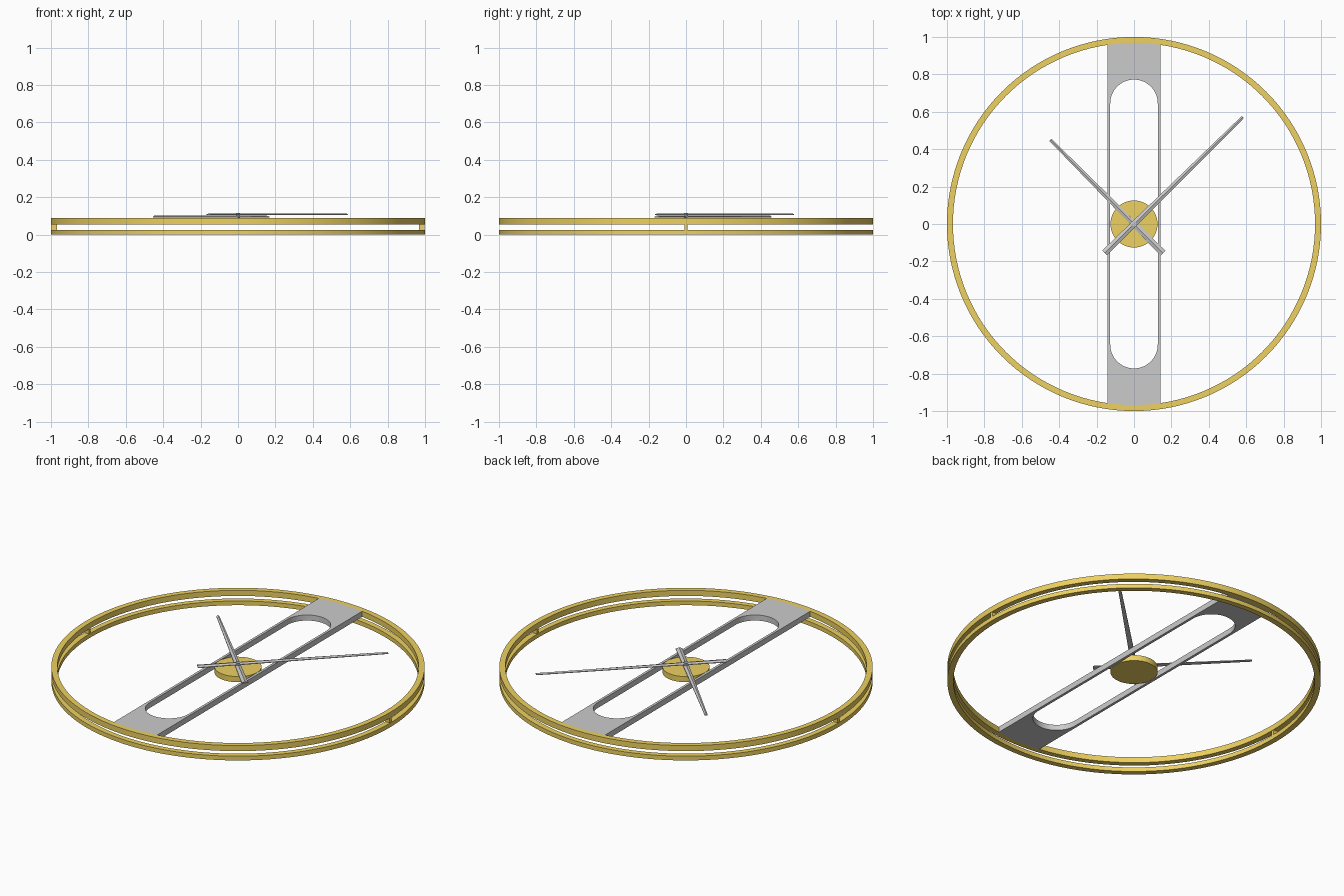
import bpy, bmesh, math
from mathutils import Matrix

if "Cube" in bpy.data.objects:
    bpy.data.objects.remove(bpy.data.objects["Cube"])

gold = bpy.data.materials.new("gold")
gold.diffuse_color = (0.85, 0.64, 0.12, 1)
gold.use_nodes = True
gold.node_tree.nodes["Principled BSDF"].inputs["Base Color"].default_value = gold.diffuse_color


def finish(name, bm, mat=None, smooth=True):
    bmesh.ops.recalc_face_normals(bm, faces=bm.faces)
    me = bpy.data.meshes.new(name)
    bm.to_mesh(me)
    bm.free()
    ob = bpy.data.objects.new(name, me)
    bpy.context.collection.objects.link(ob)
    if mat:
        me.materials.append(mat)
    if smooth:
        bpy.ops.object.select_all(action='DESELECT')
        ob.select_set(True)
        bpy.context.view_layer.objects.active = ob
        bpy.ops.object.shade_smooth_by_angle(angle=math.radians(30))
    return ob


def frame(name, outer, inner, z0, z1, mat=None):
    """Solid band between two matching closed outlines."""
    bm = bmesh.new()
    loops = [[bm.verts.new((x, y, z)) for x, y in pts]
             for pts, z in ((outer, z0), (outer, z1), (inner, z1), (inner, z0))]
    n = len(outer)
    for k in range(4):
        a, b = loops[k], loops[(k + 1) % 4]
        for i in range(n):
            j = (i + 1) % n
            bm.faces.new((a[i], a[j], b[j], b[i]))
    return finish(name, bm, mat)


def circle(r, n=128):
    return [(r * math.cos(2 * math.pi * i / n), r * math.sin(2 * math.pi * i / n)) for i in range(n)]


def four_way(q):
    """Mirror a quarter outline (from +y axis to +x axis) into a closed loop."""
    right = q + [(x, -y) for x, y in q[-2::-1]]
    return right + [(-x, y) for x, y in right[-2:0:-1]]


def cylinder(name, r, z0, z1, seg, mat=None):
    bm = bmesh.new()
    bmesh.ops.create_cone(bm, cap_ends=True, segments=seg, radius1=r, radius2=r, depth=z1 - z0,
                          matrix=Matrix.Translation((0, 0, (z0 + z1) / 2)))
    return finish(name, bm, mat)


def hand(name, angle, tip, tail, z, h):
    """Tapered clock hand with a ridge along its length."""
    bm = bmesh.new()
    ends = []
    for d, w in ((-tail, 0.018), (tip, 0.008)):
        sec = ((-w, 0), (w, 0), (w, h * 0.45), (0, h), (-w, h * 0.45))
        ends.append([bm.verts.new((d, y, z + zz)) for y, zz in sec])
    a, b = ends
    for i in range(5):
        j = (i + 1) % 5
        bm.faces.new((a[i], a[j], b[j], b[i]))
    bm.faces.new(a)
    bm.faces.new(b)
    bm.transform(Matrix.Rotation(math.radians(angle), 4, 'Z'))
    return finish(name, bm, smooth=False)


# Two stacked outer rings
R, RI = 1.0, 0.968
Z1, Z2, Z3 = 0.025, 0.055, 0.088
frame("lower_ring", circle(R), circle(RI), 0, Z1, gold)
frame("upper_ring", circle(R), circle(RI), Z2, Z3, gold)

# Spacer posts between the rings
for side, label in ((-1, "left"), (1, "right")):
    bm = bmesh.new()
    bmesh.ops.create_cube(bm, size=1, matrix=Matrix.Translation((side * 0.983, 0, (Z1 + Z2) / 2))
                          @ Matrix.Diagonal((0.028, 0.015, Z2 - Z1, 1)))
    finish("spacer_" + label, bm, gold, False)

# Slotted cross bar with ends following the ring
N, HW, SW, SC = 16, 0.142, 0.127, 0.645
outer = [(HW * i / N, math.sqrt(RI**2 - (HW * i / N)**2)) for i in range(N + 1)] + [(HW, 0)]
inner = [(SW * math.sin(math.pi / 2 * i / N), SC + SW * math.cos(math.pi / 2 * i / N))
         for i in range(N + 1)] + [(SW, 0)]
frame("cross_bar", four_way(outer), four_way(inner), Z2, Z3)

# Hub, shaft and hands
cylinder("hub", 0.126, Z2, Z3, 64, gold)
cylinder("shaft", 0.012, Z3, 0.114, 24)
hand("hour_hand", 134.8, 0.635, 0.22, 0.092, 0.009)
hand("minute_hand", 44.5, 0.815, 0.22, 0.104, 0.009)
